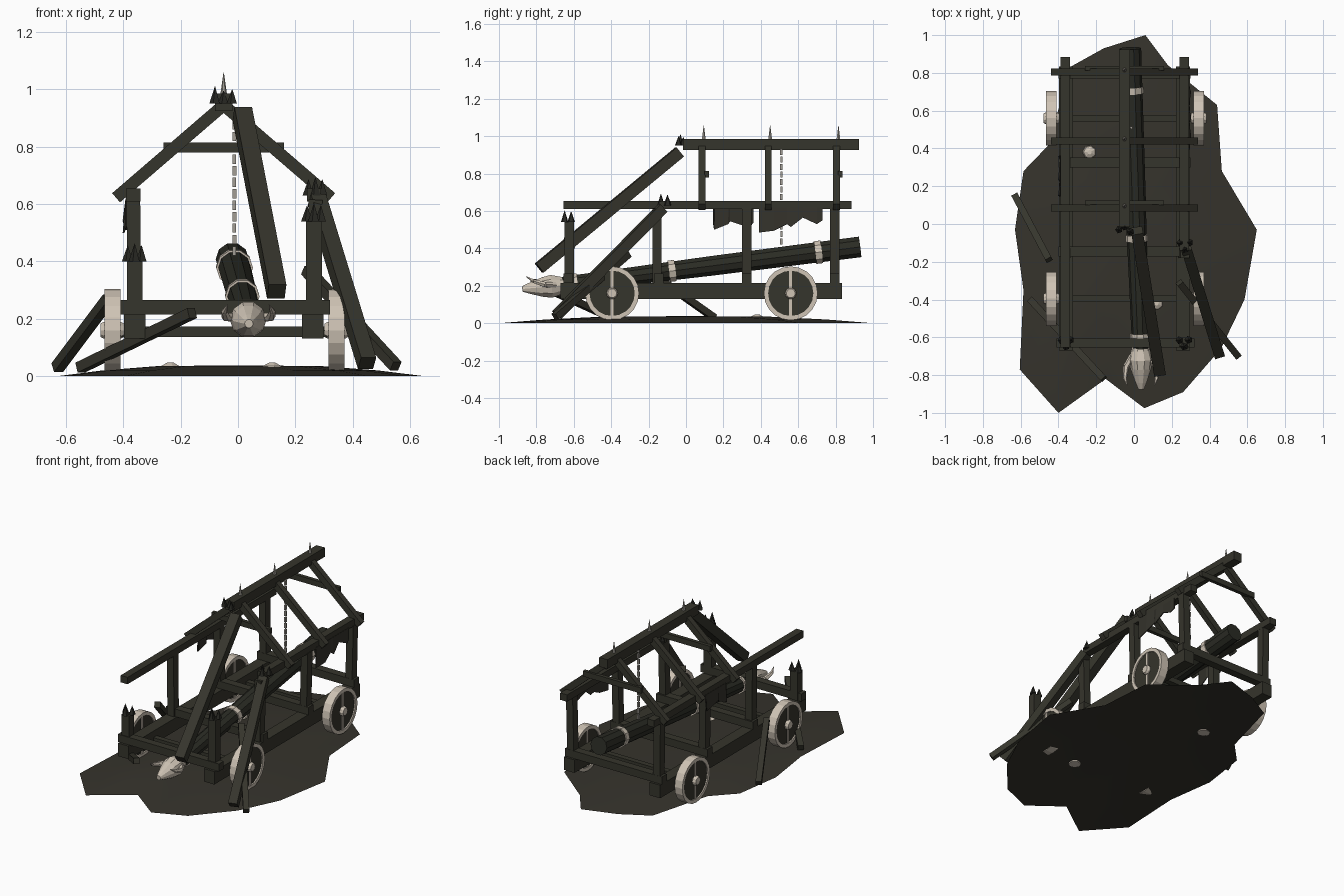
import bpy, bmesh, math, random
from mathutils import Vector as V

if "Cube" in bpy.data.objects:
    bpy.data.objects.remove(bpy.data.objects["Cube"])

random.seed(4)


def mat(name, r, g, b):
    m = bpy.data.materials.new(name)
    m.diffuse_color = (r, g, b, 1)
    m.use_nodes = True
    m.node_tree.nodes["Principled BSDF"].inputs["Base Color"].default_value = m.diffuse_color
    return m


WOOD = mat("weathered wood", 0.036, 0.035, 0.025)
LOG = mat("dark log", 0.024, 0.025, 0.018)
SOIL = mat("soil", 0.036, 0.033, 0.025)
IRON = mat("dark iron", 0.020, 0.020, 0.016)
BONE = mat("pale bone", 0.62, 0.55, 0.46)
STEEL = mat("grey steel", 0.36, 0.34, 0.30)
HIDE = mat("hide", 0.034, 0.032, 0.024)


def finish(name, bm, m):
    bmesh.ops.recalc_face_normals(bm, faces=bm.faces)
    me = bpy.data.meshes.new(name)
    bm.to_mesh(me)
    bm.free()
    me.materials.append(m)
    ob = bpy.data.objects.new(name, me)
    bpy.context.collection.objects.link(ob)
    return ob


def frame(a, b):
    """Unit direction and two side vectors for a line from a to b."""
    d = (b - a).normalized()
    ref = V((0, 0, 1)) if abs(d.z) < 0.95 else V((0, 1, 0))
    s = d.cross(ref).normalized()
    return d, s, s.cross(d)


def beam(name, a, b, w, h, m=WOOD):
    """Square timber from a to b, w wide and h deep."""
    a, b = V(a), V(b)
    d, s, u = frame(a, b)
    bm = bmesh.new()
    ends = [[bm.verts.new(p + s * w / 2 * i + u * h / 2 * j)
             for i, j in ((-1, -1), (1, -1), (1, 1), (-1, 1))] for p in (a, b)]
    bm.faces.new(ends[0])
    bm.faces.new(ends[1])
    for i in range(4):
        k = (i + 1) % 4
        bm.faces.new((ends[0][i], ends[0][k], ends[1][k], ends[1][i]))
    return finish(name, bm, m)


def lathe(name, a, b, prof, n, m, ring=False):
    """Turn (fraction, radius) pairs about the line a-b."""
    a, b = V(a), V(b)
    d, s, u = frame(a, b)
    bm = bmesh.new()
    rows = []
    for t, r in prof:
        c = a.lerp(b, t)
        rows.append([bm.verts.new(c + (s * math.cos(q) + u * math.sin(q)) * r)
                     for q in (2 * math.pi * i / n for i in range(n))])
    pairs = list(zip(rows, rows[1:]))
    if ring:
        pairs.append((rows[-1], rows[0]))
    else:
        bm.faces.new(rows[0])
        bm.faces.new(rows[-1])
    for p, q in pairs:
        for i in range(n):
            k = (i + 1) % n
            bm.faces.new((p[i], p[k], q[k], q[i]))
    return finish(name, bm, m)


def spike(name, x, y, z, r, h, m, n=5):
    lathe(name, (x, y, z), (x, y, z + h), [(0, r), (1, 0.0008)], n, m)


def spike_cluster(x, y, z):
    for dx, dy, h in ((-0.024, 0.01, 0.055), (0.024, 0.012, 0.055), (0.0, -0.024, 0.062)):
        spike("iron_spike", x + dx, y + dy, z, 0.021, h, IRON)


# Ground mound: an irregular outline rising to a low dome
outline = [(0.06, 1.0), (0.18, 0.84), (0.44, 0.63), (0.465, 0.28), (0.65, -0.03),
           (0.585, -0.4), (0.46, -0.66), (0.26, -0.89), (0.055, -0.975), (-0.15, -0.82),
           (-0.4, -1.0), (-0.605, -0.77), (-0.585, -0.35), (-0.63, -0.03), (-0.585, 0.28),
           (-0.45, 0.42), (-0.34, 0.83), (-0.16, 0.93)]
bm = bmesh.new()
rows = [[bm.verts.new((x * f, y * f, z)) for x, y in outline]
        for f, z in ((1, 0), (0.75, 0.02), (0.45, 0.035))]
top = bm.verts.new((0, 0, 0.038))
n = len(outline)
for i in range(n):
    k = (i + 1) % n
    for p, q in zip(rows, rows[1:]):
        bm.faces.new((p[i], p[k], q[k], q[i]))
    bm.faces.new((rows[2][i], rows[2][k], top))
ground = finish("ground_mound", bm, SOIL)
for p in ground.data.polygons:
    p.use_smooth = True

# Pale stones on the ground
for x, y, r in ((-0.235, 0.38, 0.04), (0.12, -0.42, 0.04)):
    lathe("ground_stone", (x, y, 0.02), (x, y, 0.047), [(0, r), (0.6, r * 0.8), (1, r * 0.3)], 7, BONE)

# Chassis rails and cross beams
MID = -0.05
XS = (-0.36, 0.26)
for x in XS:
    beam("chassis_rail", (x, -0.67, 0.173), (x, 0.835, 0.173), 0.075, 0.085)
for y in (-0.145, 0.325, 0.795):
    beam("cross_beam", (-0.40, y, 0.24), (0.30, y, 0.24), 0.052, 0.05)
beam("front_cross_beam", (-0.41, -0.63, 0.24), (0.32, -0.63, 0.24), 0.05, 0.05)

# Wheels with rim, disc, spoke bar and hub
for y in (-0.395, 0.56):
    beam("axle", (-0.44, y, 0.155), (0.34, y, 0.155), 0.036, 0.036)
    for x, s in ((-0.438, -1), (0.343, 1)):
        a, b = (x - 0.028, y, 0.16), (x + 0.028, y, 0.16)
        lathe("wheel_rim", a, b, [(0, 0.121), (0, 0.144), (1, 0.144), (1, 0.121)], 20, BONE, True)
        lathe("wheel_disc", (x - 0.02, y, 0.16), (x + 0.02, y, 0.16), [(0, 0.123), (1, 0.123)], 20, WOOD)
        beam("wheel_spoke", (x, y, 0.038), (x, y, 0.282), 0.05, 0.016, BONE).scale = (1, 1, 1)
        lathe("wheel_hub", (x - 0.042, y, 0.16), (x + 0.042, y, 0.16), [(0, 0.024), (0.15, 0.031), (0.85, 0.031), (1, 0.024)], 10, BONE)

# Posts on both rails; the two front ones are broken off and spiked
for x in XS:
    for y in (-0.155, 0.325, 0.795):
        beam("post", (x, y, 0.21), (x + (0.01 if x > 0 else -0.005), y, 0.615), 0.048, 0.05)
for x, z in ((-0.36, 0.40), (0.265, 0.54)):
    beam("broken_front_post", (x, -0.625, 0.21), (x, -0.625, z), 0.055, 0.05)
    spike_cluster(x, -0.625, z)
spike_cluster(0.27, -0.11, 0.63)

# Wall plates, the left one longer
beam("left_wall_plate", (-0.365, -0.655, 0.632), (-0.365, 0.885, 0.632), 0.05, 0.045)
beam("right_wall_plate", (0.265, -0.14, 0.632), (0.265, 0.885, 0.632), 0.05, 0.045)

# Roof ridge, rafters and collar ties
beam("ridge_beam", (MID, -0.015, 0.955), (MID, 0.925, 0.955), 0.06, 0.06)
for y in (0.085, 0.44, 0.805):
    for s in (-1, 1):
        beam("rafter", (MID, y, 0.945), (MID + s * 0.375, y, 0.622), 0.036, 0.042)
    spike("ridge_spike", MID, y + 0.01, 0.98, 0.012, 0.078, STEEL, 6)
for y in (0.112, 0.825):
    beam("collar_tie", (-0.26, y, 0.797), (0.16, y, 0.797), 0.024, 0.036)
for x, y, h in ((-0.08, -0.03, 0.06), (-0.02, -0.04, 0.05), (-0.05, -0.015, 0.045)):
    spike("ridge_end_spike", x, y, 0.95, 0.02, h, IRON)

# Fallen and leaning timbers
for a, b, w in (((0.015, -0.035, 0.915), (0.135, -0.785, 0.295), 0.062),
                ((0.275, -0.125, 0.615), (0.45, -0.69, 0.045), 0.055),
                ((0.55, -0.70, 0.035), (0.24, -0.31, 0.37), 0.036),
                ((-0.63, 0.15, 0.03), (-0.45, -0.19, 0.27), 0.036),
                ((-0.55, -0.40, 0.03), (-0.16, -0.82, 0.22), 0.036)):
    beam("fallen_timber", a, b, w, w)

# Ram log with bands
TAIL, NOSE = V((-0.02, 0.93, 0.408)), V((0.035, -0.66, 0.205))
lathe("ram_log", TAIL, NOSE, [(0, 0.058), (0.5, 0.055), (1, 0.045)], 10, LOG)
for t, r in ((0.14, 0.064), (0.632, 0.060), (0.96, 0.055)):
    lathe("ram_band", TAIL.lerp(NOSE, t - 0.011), TAIL.lerp(NOSE, t + 0.011),
          [(0, r - 0.012), (0, r), (1, r), (1, r - 0.012)], 10, BONE, True)

# Beast-skull head with two upturned horns
lathe("ram_head", (0.034, -0.635, 0.205), (0.038, -0.875, 0.183),
      [(0, 0.042), (0.15, 0.05), (0.35, 0.064), (0.55, 0.055), (0.85, 0.03), (1, 0.015)], 10, BONE)
for s in (-1, 1):
    p = [V((0.036 + s * dx, y, z)) for dx, y, z in
         ((0.045, -0.70, 0.205), (0.078, -0.755, 0.207), (0.084, -0.815, 0.225), (0.072, -0.855, 0.25))]
    for i, (r0, r1) in enumerate(((0.018, 0.016), (0.016, 0.011), (0.011, 0.001))):
        lathe("head_horn", p[i], p[i + 1], [(0, r0), (1, r1)], 6, BONE)

# Hanging chain of alternating links
for i in range(13):
    z = 0.42 + i * 0.04
    w, h = (0.014, 0.006) if i % 2 else (0.006, 0.014)
    beam("chain_link", (-0.013, 0.51, z), (-0.013, 0.51, z + 0.032), max(w, 0.011), max(h, 0.011), STEEL)

# Torn hides hanging from the plates: (y, lower edge) pairs
for x, edge in ((-0.392, [(0.145, 0.53), (0.15, 0.50), (0.225, 0.53), (0.235, 0.545), (0.34, 0.51), (0.36, 0.54)]),
                (0.292, [(0.39, 0.485), (0.47, 0.495), (0.54, 0.53), (0.56, 0.515), (0.625, 0.565), (0.70, 0.53), (0.73, 0.55)])):
    bm = bmesh.new()
    s = 1 if x > 0 else -1
    hi = [bm.verts.new((x, y, 0.62)) for y, z in edge]
    lo = [bm.verts.new((x + s * 0.01 * (i % 2), y, z)) for i, (y, z) in enumerate(edge)]
    for i in range(len(edge) - 1):
        bm.faces.new((hi[i], hi[i + 1], lo[i + 1], lo[i]))
    hide = finish("torn_hide", bm, HIDE)
    hide.modifiers.new("thickness", 'SOLIDIFY').thickness = 0.006
